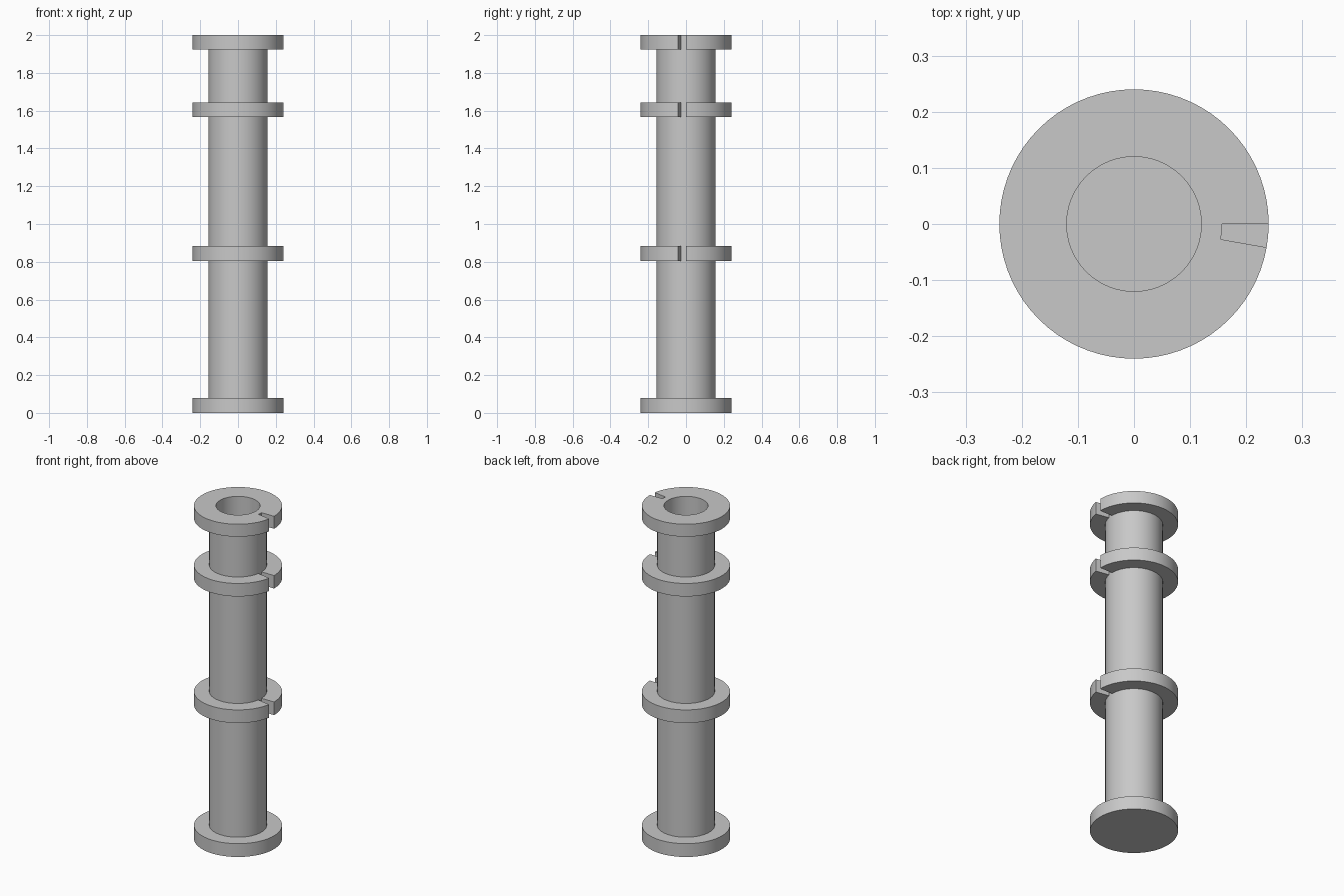
import bpy
import bmesh
import math

cube = bpy.data.objects.get("Cube")
if cube:
    bpy.data.objects.remove(cube, do_unlink=True)

SEGMENTS = 72          # 5 degrees each
NOTCH = {70, 71}       # the 10 degree keyway ends at +x
RIM, TUBE, BORE = 0.24, 0.157, 0.12
BASE_TOP, TOP = 0.08, 2.0
COLLARS = [(0.805, 0.884), (1.566, 1.644), (1.925, TOP)]

grey = bpy.data.materials.new("plain grey")
grey.use_nodes = True
colour = (0.58, 0.58, 0.58, 1)
grey.diffuse_color = colour
grey.node_tree.nodes["Principled BSDF"].inputs["Base Color"].default_value = colour


def profile(collar_radius):
    """Half section from the bottom centre, up the outside and down the bore."""
    points = [(0, 0), (RIM, 0), (RIM, BASE_TOP), (TUBE, BASE_TOP)]
    for low, high in COLLARS:
        points += [(TUBE, low), (collar_radius, low),
                   (collar_radius, high), (TUBE, high)]
    return points + [(BORE, TOP), (BORE, BASE_TOP), (0, BASE_TOP)]


bm = bmesh.new()
cache = {}


def vert(r, z, i):
    i = i % SEGMENTS if r else 0
    if (r, z, i) not in cache:
        a = math.tau * i / SEGMENTS
        cache[r, z, i] = bm.verts.new((r * math.cos(a), r * math.sin(a), z))
    return cache[r, z, i]


def face(*corners):
    verts = list(dict.fromkeys(vert(*c) for c in corners))
    if len(verts) > 2:
        bm.faces.new(verts)


# Revolved spool, with the collars left out across the keyway
for i in range(SEGMENTS):
    section = profile(TUBE if i in NOTCH else RIM)
    for a, b in zip(section, section[1:]):
        if a != b:
            face((*a, i), (*a, i + 1), (*b, i + 1), (*b, i))

# Side walls of the keyway in each collar
for low, high in COLLARS:
    for i in (min(NOTCH), max(NOTCH) + 1):
        face((TUBE, low, i), (RIM, low, i), (RIM, high, i), (TUBE, high, i))

bmesh.ops.recalc_face_normals(bm, faces=bm.faces)
mesh = bpy.data.meshes.new("notched_spool")
bm.to_mesh(mesh)
bm.free()
mesh.materials.append(grey)
spool = bpy.data.objects.new("notched_spool", mesh)
bpy.context.collection.objects.link(spool)

# Smooth round walls, sharp rims
bpy.ops.object.select_all(action="DESELECT")
spool.select_set(True)
bpy.context.view_layer.objects.active = spool
bpy.ops.object.shade_smooth_by_angle(angle=math.radians(30))
